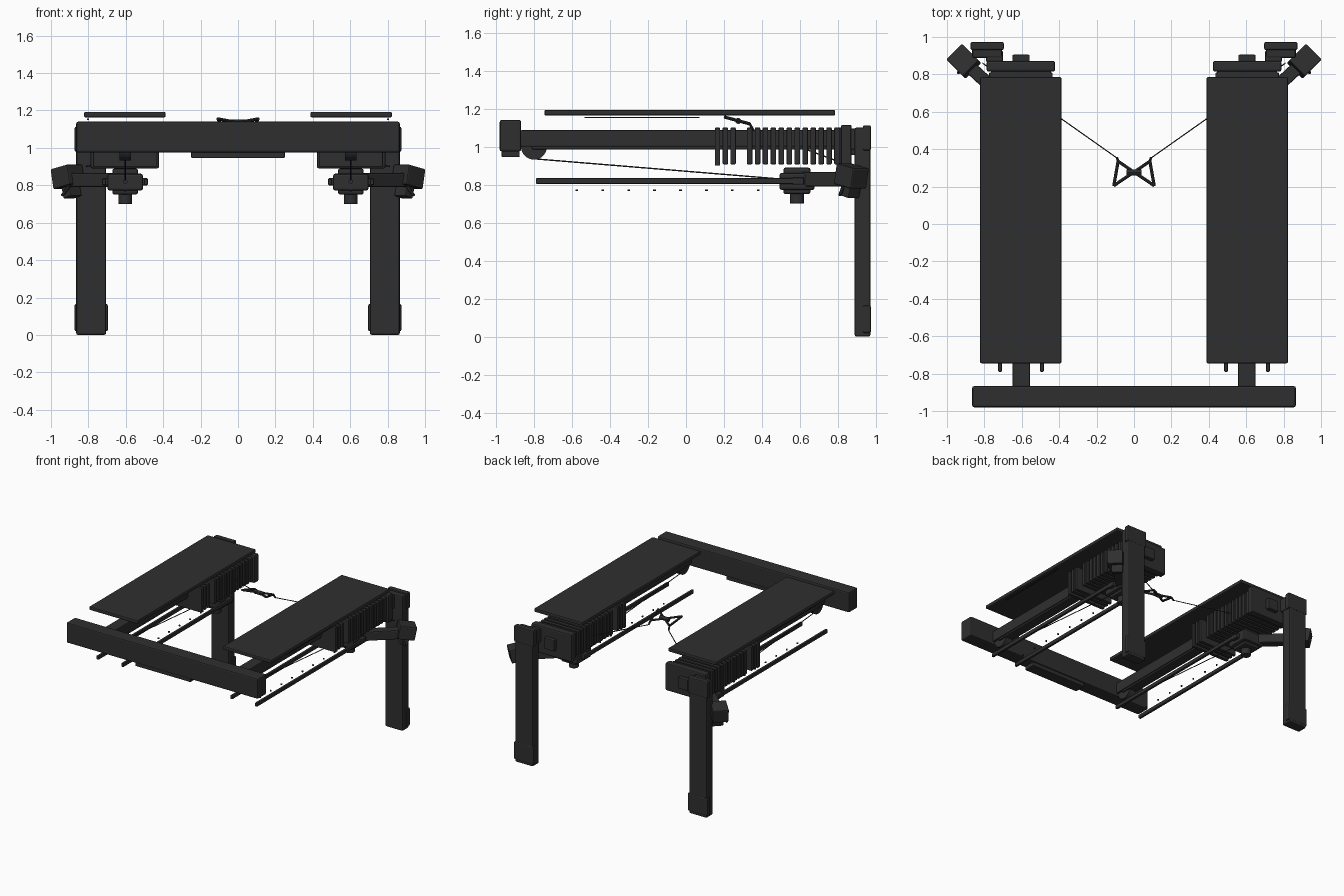
import bpy, bmesh
from math import pi
from mathutils import Vector, Matrix, Euler

old = bpy.data.objects.get("Cube")
if old:
    bpy.data.objects.remove(old, do_unlink=True)


def material(name, value):
    m = bpy.data.materials.new(name)
    m.use_nodes = True
    colour = (value, value, value, 1)
    m.diffuse_color = colour
    m.node_tree.nodes["Principled BSDF"].inputs["Base Color"].default_value = colour
    return m


black = material("matte black", 0.028)


def box(bm, x, y, z, turn=None):
    """Box between (low, high) pairs, optionally turned about its centre."""
    size = [b - a for a, b in (x, y, z)]
    centre = Vector([(a + b) / 2 for a, b in (x, y, z)])
    rot = Euler(turn).to_matrix().to_4x4() if turn else Matrix()
    bmesh.ops.create_cube(bm, size=1, matrix=Matrix.Translation(centre) @ rot @ Matrix.Diagonal((*size, 1)))


def rod(bm, p, q, radius, sides=10):
    """Cylinder from point p to point q."""
    p, q = Vector(p), Vector(q)
    rot = (q - p).to_track_quat('Z', 'Y').to_matrix().to_4x4()
    bmesh.ops.create_cone(bm, cap_ends=True, segments=sides, radius1=radius, radius2=radius,
                          depth=(q - p).length, matrix=Matrix.Translation((p + q) / 2) @ rot)


def part(name, build, bevel=0.0, mirror=True, smooth=False):
    """Turn a bmesh recipe into an object, bevelled and mirrored across x."""
    bm = bmesh.new()
    build(bm)
    mesh = bpy.data.meshes.new(name)
    bm.to_mesh(mesh)
    bm.free()
    mesh.materials.append(black)
    ob = bpy.data.objects.new(name, mesh)
    bpy.context.collection.objects.link(ob)
    if bevel:
        mod = ob.modifiers.new("Bevel", 'BEVEL')
        mod.width, mod.segments = bevel, 2
    if mirror:
        ob.modifiers.new("Mirror", 'MIRROR').use_mirror_merge = False
    if smooth:
        bpy.ops.object.select_all(action='DESELECT')
        ob.select_set(True)
        bpy.context.view_layer.objects.active = ob
        bpy.ops.object.shade_smooth_by_angle()
    return ob


def boxes(name, *specs, bevel=0.006, mirror=True):
    def build(bm):
        for spec in specs:
            box(bm, *spec)
    return part(name, build, bevel, mirror)


MID = 0.603  # centre line of each side unit

# Front crossbeam with the plate under it
boxes("front_crossbeam", ((-.865, .865), (-.98, -.867), (.975, 1.14)), bevel=.01, mirror=False)
boxes("beam_underplate", ((-.25, .25), (-.97, -.875), (.945, .98)), mirror=False)

# Top boards and the thin strips below them
boxes("top_board", ((.387, .823), (-.745, .785), (1.163, 1.193)), bevel=.008)
boxes("board_strip", ((.797, .807), (-.535, .07), (1.15, 1.156)), bevel=0)

# Main rails
boxes("main_rail", ((.556, .65), (-.87, .83), (1.0, 1.087)),
      ((.562, .644), (-.81, .83), (.985, 1.004)))

# Rear legs with side caps
boxes("rear_leg", ((.705, .865), (.887, .97), (0, 1.10)), bevel=.01)
boxes("foot_cap", ((.696, .874), (.93, .973), (.02, .165)), bevel=.008)
boxes("leg_top_cap", ((.696, .874), (.93, .973), (.98, 1.112)), bevel=.008)

# Back plate, its neck and the square boss
boxes("back_plate", ((.422, .788), (.815, .872), (.89, 1.115)), bevel=.01)
boxes("back_plate_neck", ((.445, .765), (.785, .82), (.905, 1.10)))
boxes("back_boss", ((.558, .65), (.868, .905), (.955, 1.045)))
boxes("leg_bracket", ((.70, .79), (.865, .925), (.985, 1.095)))


# Stack of weight plates and the three carriage plates
def stack(bm):
    for i in range(12):
        y = .32 + i * .0418
        box(bm, (.435, .775), (y, y + .029), (.907, 1.10))


def carriage(bm):
    for i in range(3):
        y = .152 + i * .041
        box(bm, (.435, .775), (y, y + .028), (.90 + (i > 0) * .007, 1.10))


part("weight_plates", stack, .004)
part("carriage_plates", carriage, .004)


# Lower guide rails
boxes("guide_rails", *[((x - .01, x + .01), (-.79, .62), (.804, .834)) for x in (.492, .716)], bevel=.004)
boxes("guide_bridge", ((.482, .726), (.56, .62), (.80, .838)))


# Rail pulley, tension cable and the row of pins
part("rail_pulley", lambda bm: rod(bm, (MID - .03, -.80, 1.0), (MID + .03, -.80, 1.0), .068, 32), smooth=True)
part("tension_cable", lambda bm: rod(bm, (MID, -.80, .936), (MID, .52, .828), .0035, 6))
part("pins", lambda bm: [rod(bm, (MID, -.575 + i * .1365, .766), (MID, -.575 + i * .1365, .774), .007, 8)
                         for i in range(8)])


# Adjuster block with knob
boxes("adjuster_block", ((.535, .672), (.512, .655), (.75, .89)),
      ((.508, .698), (.492, .676), (.772, .862)), bevel=.012)
part("adjuster_knob", lambda bm: rod(bm, (MID, .584, .70), (MID, .584, .76), .037, 20), .004, smooth=True)
part("adjuster_pin", lambda bm: rod(bm, (MID, .48, .82), (MID, .50, .82), .012, 12))


# Diagonal arm to the clamp outside each leg
def arm(bm):
    a, b = Vector((.64, .62, .828)), Vector((.90, .86, .828))
    rot = (b - a).to_track_quat('X', 'Z').to_matrix().to_4x4()
    bmesh.ops.create_cube(bm, size=1, matrix=Matrix.Translation((a + b) / 2) @ rot
                          @ Matrix.Diagonal(((b - a).length, .07, .076, 1)))


part("diagonal_arm", arm, .008)
boxes("clamp_head", ((.845, .975), (.81, .93), (.79, .90), (0, .2, pi / 4)), bevel=.008)
boxes("clamp_jaw", ((.86, .92), (.825, .91), (.735, .80), (0, .25, pi / 4)), bevel=.006)


# Clamp levers
def levers(bm):
    for i in range(3):
        rod(bm, (.86 + i * .02, .87 - i * .02, .80), (.89 + i * .025, .88 - i * .035, .745), .009, 8)


part("clamp_levers", levers)


# Pull cable and cross-shaped handle
part("pull_cable", lambda bm: rod(bm, (.09, .352, 1.09), (.81, .86, .90), .0035, 6))


def handle(bm):
    near, far = Vector((.108, .205, 1.155)), Vector((.085, .335, 1.12))
    cross = Vector((-far.x, far.y, far.z))
    rod(bm, near, far, .0085, 8)
    rod(bm, near, cross, .0085, 8)
    rod(bm, far, (.09, .352, 1.09), .007, 8)


part("pull_handle", handle, smooth=True)
part("handle_hub", lambda bm: rod(bm, (-.04, .275, 1.135), (.04, .275, 1.135), .016, 12),
     mirror=False, smooth=True)
